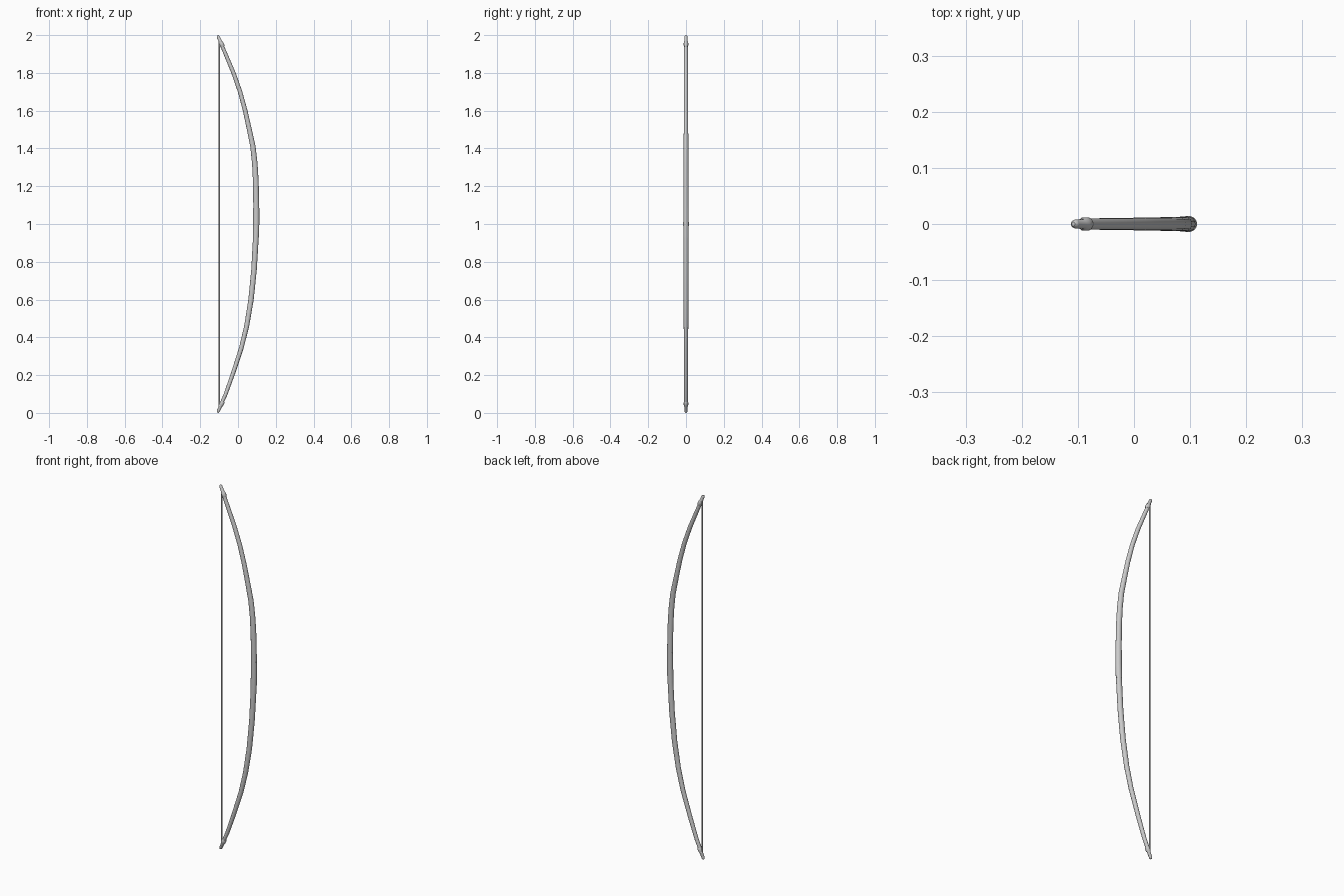
import bpy, bmesh, math
from mathutils import Vector


def tube(name, rows, sides=16):
    """Sweep an ellipse through rows of (x, z, half depth in plane, half width in y)."""
    bm = bmesh.new()
    pts = [Vector((r[0], 0, r[1])) for r in rows]
    rings = []
    for i, (p, r) in enumerate(zip(pts, rows)):
        t = (pts[min(i + 1, len(pts) - 1)] - pts[max(i - 1, 0)]).normalized()
        n = Vector((t.z, 0, -t.x))
        ring = []
        for k in range(sides):
            a = 2 * math.pi * k / sides
            ring.append(bm.verts.new(p + n * r[2] * math.cos(a)
                                     + Vector((0, r[3] * math.sin(a), 0))))
        rings.append(ring)
    for a, b in zip(rings, rings[1:]):
        for k in range(sides):
            j = (k + 1) % sides
            bm.faces.new((a[k], a[j], b[j], b[k]))
    bm.faces.new(rings[0])
    bm.faces.new(rings[-1])
    bmesh.ops.recalc_face_normals(bm, faces=bm.faces[:])
    me = bpy.data.meshes.new(name)
    bm.to_mesh(me)
    bm.free()
    ob = bpy.data.objects.new(name, me)
    bpy.context.collection.objects.link(ob)
    bpy.ops.object.select_all(action='DESELECT')
    ob.select_set(True)
    bpy.context.view_layer.objects.active = ob
    bpy.ops.object.shade_smooth_by_angle(angle=math.radians(40))
    return ob


# bow stave, thick in the middle and tapering to both ends
tube("bow_stave", [
    (-0.094, 0.035, .009, .0095), (-0.065, 0.10, .010, .0102),
    (-0.026, 0.21, .011, .0108), (0.018, 0.345, .012, .0114),
    (0.046, 0.46, .013, .0120), (0.069, 0.60, .014, .0126),
    (0.085, 0.76, .0145, .013), (0.094, 0.92, .015, .0135),
    (0.0965, 1.00, .0155, .0138), (0.0965, 1.09, .0155, .0138),
    (0.0945, 1.22, .015, .0132), (0.089, 1.32, .0145, .0128),
    (0.079, 1.41, .014, .0123), (0.060, 1.50, .013, .0118),
    (0.038, 1.60, .012, .0114), (0.011, 1.70, .0115, .0110),
    (-0.024, 1.80, .011, .0106), (-0.066, 1.90, .010, .0100),
    (-0.094, 1.965, .009, .0095)])

# hand grip wrap
tube("hand_grip", [
    (0.0943, 0.93, .0160, .0143), (0.0965, 1.00, .0162, .0146),
    (0.0965, 1.085, .0160, .0143)])

# nocks on each end: collar around the limb, then a straight rounded tip
nock = [(-0.081, .061, .0098, .0098), (-0.083, .056, .0115, .0120),
        (-0.0895, .041, .0115, .0120), (-0.092, .036, .0090, .0085),
        (-0.1045, .009, .0080, .0080), (-0.1065, .005, .0065, .0065),
        (-0.1080, .002, .0035, .0035)]
tube("bottom_nock", nock)
tube("top_nock", [(x, 2 - z, a, b) for x, z, a, b in nock])

# bow string
tube("bow_string", [(-0.098, 0.03, .004, .004), (-0.098, 1.97, .004, .004)], 8)
